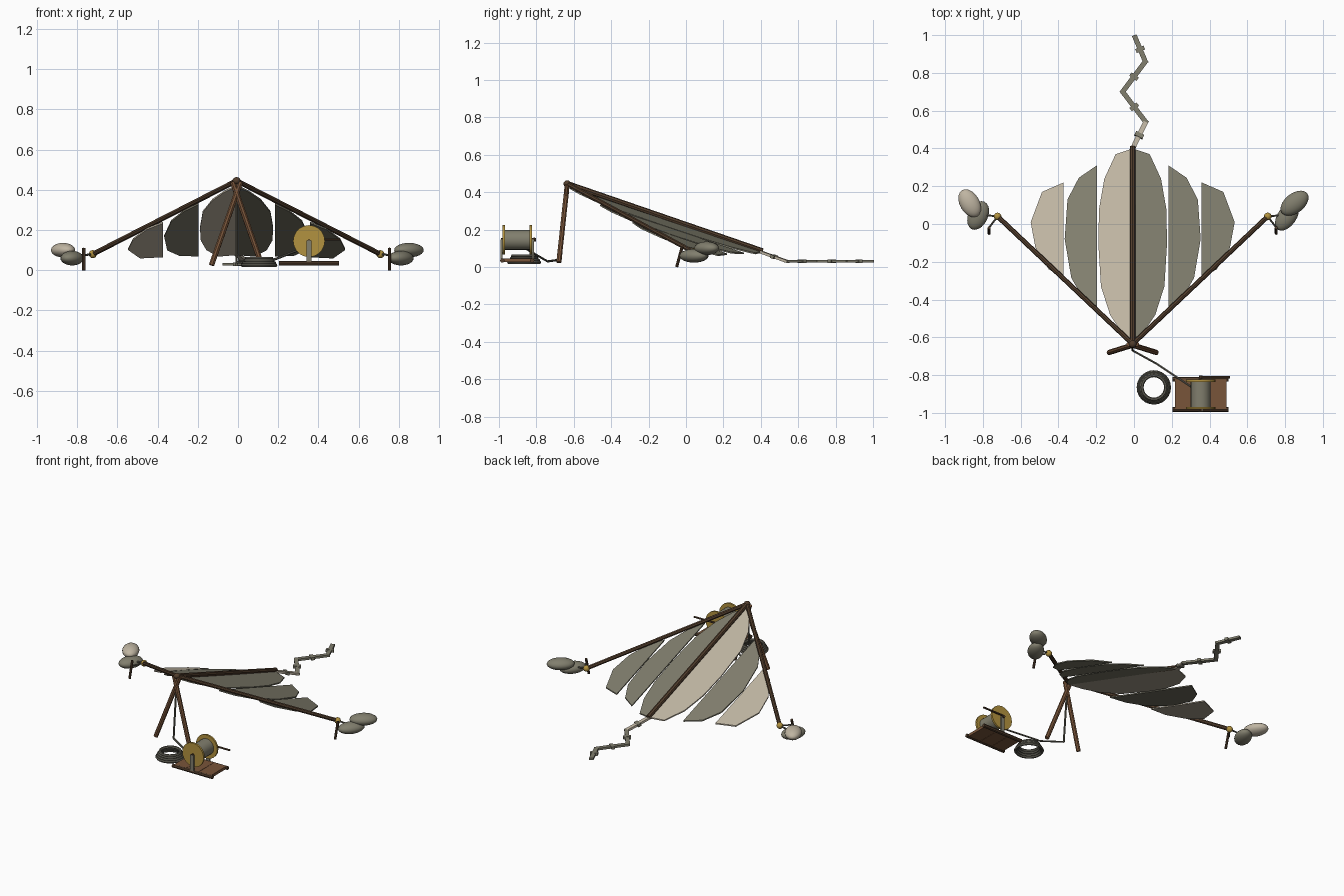
import bpy, bmesh, math
from mathutils import Vector

cube = bpy.data.objects.get("Cube")
if cube:
    bpy.data.objects.remove(cube, do_unlink=True)


def material(name, r, g, b):
    m = bpy.data.materials.new(name)
    m.use_nodes = True
    m.diffuse_color = (r, g, b, 1)
    m.node_tree.nodes["Principled BSDF"].inputs["Base Color"].default_value = (r, g, b, 1)
    return m


CREAM = material("cream cloth", 0.52, 0.46, 0.36)
GREY = material("olive grey cloth", 0.22, 0.21, 0.155)
DARK = material("dark wood", 0.085, 0.048, 0.026)
WOOD = material("brown wood", 0.19, 0.09, 0.042)
GOLD = material("brass", 0.45, 0.29, 0.05)
ROPE = material("grey rope", 0.12, 0.115, 0.09)

CX = -0.007
APEX = Vector((CX, -0.635, 0.445))


def finish(obj, name, mat, smooth=False):
    obj.name = name
    obj.data.materials.append(mat)
    if smooth:
        bpy.ops.object.shade_smooth_by_angle(angle=math.radians(40))
    return obj


def rod(name, a, b, r, mat, sides=8, smooth=True):
    a, b = Vector(a), Vector(b)
    d = b - a
    bpy.ops.mesh.primitive_cylinder_add(vertices=sides, radius=r, depth=d.length, location=(a + b) / 2,
                                        rotation=d.to_track_quat('Z', 'Y').to_euler())
    return finish(bpy.context.object, name, mat, smooth and sides > 6)


def box(name, loc, size, mat, rot=(0, 0, 0)):
    bpy.ops.mesh.primitive_cube_add(size=1, location=loc, rotation=rot)
    bpy.context.object.scale = size
    return finish(bpy.context.object, name, mat)


def ball(name, loc, size, mat, yaw=0.0):
    bpy.ops.mesh.primitive_uv_sphere_add(segments=20, ring_count=12, location=loc, rotation=(0, 0, math.radians(yaw)))
    bpy.context.object.scale = size
    return finish(bpy.context.object, name, mat, True)


def ring(name, loc, major, minor, mat):
    bpy.ops.mesh.primitive_torus_add(location=loc, major_radius=major, minor_radius=minor,
                                     major_segments=24, minor_segments=6)
    return finish(bpy.context.object, name, mat, True)


def sail_z(x, y):
    return 0.43 - 0.335 * (y + 0.635) - 0.195 * abs(x)


def panel(name, side, outline, mat):
    """Flat cloth blade lying on the sloping wing plane."""
    bm = bmesh.new()
    face = bm.faces.new([bm.verts.new((CX + side * x, y, sail_z(x, y))) for x, y in outline])
    if face.normal.z < 0 or side > 0:
        bmesh.ops.recalc_face_normals(bm, faces=[face])
    face.normal_update()
    if face.normal.z < 0:
        face.normal_flip()
    ext = bmesh.ops.extrude_face_region(bm, geom=[face])
    for v in ext["geom"]:
        if isinstance(v, bmesh.types.BMVert):
            v.co.z -= 0.008
    bmesh.ops.recalc_face_normals(bm, faces=bm.faces)
    mesh = bpy.data.meshes.new(name)
    bm.to_mesh(mesh)
    bm.free()
    obj = bpy.data.objects.new(name, mesh)
    bpy.context.collection.objects.link(obj)
    return finish(obj, name, mat)


# Wing blades: inner half leaf, middle and outer strips
INNER = [(0, .4), (.09, .37), (.15, .24), (.178, .08), (.182, -.1), (.168, -.33), (.12, -.48), (.06, -.57), (0, -.62)]
MIDDLE = [(.19, .31), (.285, .245), (.345, .13), (.36, -.08), (.325, -.285), (.26, -.4), (.19, -.46)]
OUTER = [(.365, .22), (.48, .17), (.54, .01), (.515, -.125), (.445, -.24), (.365, -.285)]
for side, label, colours in ((-1, "right", (CREAM, GREY, CREAM)), (1, "left", (GREY, GREY, GREY))):
    for part, outline, mat in zip(("inner", "middle", "outer"), (INNER, MIDDLE, OUTER), colours):
        panel(f"{label}_{part}_blade", side, outline, mat)

    # Leading spar with brass tip, ground peg and tie
    tip = Vector((CX + side * 0.715, 0.04, 0.08))
    rod(f"{label}_spar", APEX, tip, 0.013, DARK)
    ball(f"{label}_spar_knob", tip, (0.02, 0.02, 0.02), GOLD)
    rod(f"{label}_peg", (CX + side * 0.76, -0.02, 0.11), (CX + side * 0.76, -0.05, 0.0), 0.008, DARK)
    rod(f"{label}_tie", tip, (CX + side * 0.765, -0.025, 0.075), 0.005, ROPE)
    rod(f"{label}_weight_tie", tip, (side * 0.81, 0.05, 0.07), 0.005, ROPE)

    # Crossed front leg
    rod(f"{label}_leg", (CX + side * 0.125, -0.68, 0.025), (CX - side * 0.02, -0.635, 0.44), 0.014, WOOD)

# Stone weights beyond each wing tip
ball("right_upper_weight", (-0.87, 0.11, 0.1), (0.08, 0.052, 0.036), CREAM, 120)
ball("right_lower_weight", (-0.825, 0.045, 0.06), (0.08, 0.052, 0.036), GREY, 65)
ball("left_upper_weight", (0.85, 0.11, 0.1), (0.085, 0.052, 0.036), GREY, 38)
ball("left_lower_weight", (0.81, 0.04, 0.06), (0.085, 0.05, 0.036), GREY, 55)

# Central spine and apex lashing
rod("spine", APEX, (CX, 0.41, 0.085), 0.015, DARK)
ball("apex_lashing", APEX, (0.02, 0.02, 0.018), DARK)

# Zigzag tail of strips with knots
TAIL = [Vector(p) for p in ((CX, .4, .08), (.062, .54, .03), (-.06, .7, .03), (.06, .86, .03), (.005, .99, .03))]
for i, (a, b) in enumerate(zip(TAIL, TAIL[1:])):
    d = b - a
    rot = d.to_track_quat('Y', 'Z').to_euler()
    box(f"tail_strip_{i}", (a + b) / 2, (0.026, d.length + 0.02, 0.014), CREAM if i == 0 else GREY, rot)
    box(f"tail_knot_{i}", (a + b) / 2, (0.048, 0.022, 0.018), GREY, rot)

# Tow rope down to the reel
PATH = [APEX, (CX, -0.67, 0.04), (0.12, -0.74, 0.03), (0.3, -0.86, 0.1)]
for i, (a, b) in enumerate(zip(PATH, PATH[1:])):
    rod(f"tow_rope_{i}", a, b, 0.006, ROPE, 6)

# Spare rope coil
for i, (major, z) in enumerate(((.082, .025), (.076, .036), (.068, .047), (.063, .058))):
    ring(f"rope_coil_{i}", (0.105, -0.865, z), major, 0.009, ROPE)

# Reel platform
RX, RY, RZ = 0.353, -0.902, 0.145
for i in range(3):
    box(f"platform_plank_{i}", (RX + (i - 1) * 0.092, RY, 0.037), (0.09, 0.16, 0.018), WOOD)
for label, y in (("front", RY - 0.08), ("back", RY + 0.08)):
    rod(f"{label}_runner", (RX - 0.148, y, 0.035), (RX + 0.148, y, 0.035), 0.012, DARK)

# Reel drum, brass flanges, posts and crank
rod("reel_drum", (RX, RY - 0.07, RZ), (RX, RY + 0.07, RZ), 0.053, GREY, 20)
for label, s in (("front", -1), ("back", 1)):
    rod(f"{label}_flange", (RX, RY + s * 0.066, RZ), (RX, RY + s * 0.078, RZ), 0.079, GOLD, 20)
    box(f"{label}_post", (RX, RY + s * 0.084, 0.095), (0.024, 0.012, 0.105), GREY)
rod("axle", (RX, RY - 0.088, RZ), (RX, RY + 0.1, RZ), 0.009, DARK)
rod("crank", (RX, RY + 0.09, RZ + 0.008), (RX + 0.155, RY + 0.09, RZ + 0.008), 0.006, DARK)
